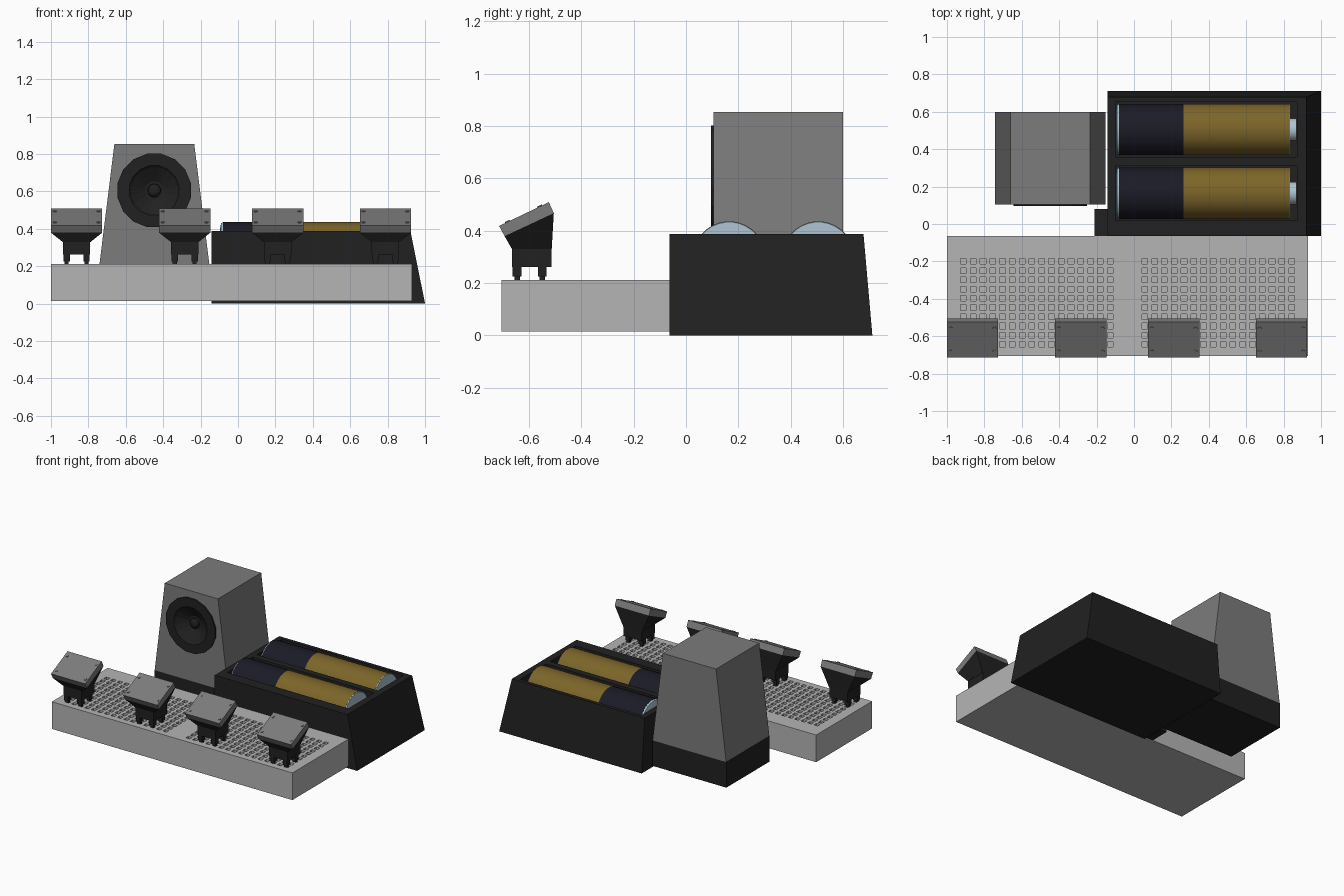
import bpy, bmesh, math
from mathutils import Vector

if "Cube" in bpy.data.objects:
    bpy.data.objects.remove(bpy.data.objects["Cube"])


def mat(name, r, g, b):
    m = bpy.data.materials.new(name)
    m.diffuse_color = (r, g, b, 1)
    m.use_nodes = True
    m.node_tree.nodes["Principled BSDF"].inputs["Base Color"].default_value = m.diffuse_color
    return m


LIGHT = mat("light_grey", .46, .46, .46)
GREY = mat("mid_grey", .2, .2, .2)
BLACK = mat("black", .015, .015, .015)
NAVY = mat("navy", .011, .011, .02)
GOLD = mat("gold", .2, .13, .022)
SILVER = mat("silver", .42, .56, .65)


def make(name, bm, material=None):
    bmesh.ops.recalc_face_normals(bm, faces=bm.faces)
    me = bpy.data.meshes.new(name)
    bm.to_mesh(me)
    bm.free()
    ob = bpy.data.objects.new(name, me)
    bpy.context.collection.objects.link(ob)
    if material:
        me.materials.append(material)
    return ob


def add_loft(bm, a, b):
    """Solid between two matching quads."""
    va, vb = [bm.verts.new(p) for p in a], [bm.verts.new(p) for p in b]
    bm.faces.new(va)
    bm.faces.new(vb)
    for i in range(4):
        j = (i + 1) % 4
        bm.faces.new((va[i], va[j], vb[j], vb[i]))


def rect(x0, x1, y0, y1, z):
    return [(x0, y0, z), (x1, y0, z), (x1, y1, z), (x0, y1, z)]


def add_box(bm, x0, x1, y0, y1, z0, z1):
    add_loft(bm, rect(x0, x1, y0, y1, z0), rect(x0, x1, y0, y1, z1))


def lathe(name, profile, axis, center, sides, material, smooth=True):
    """Spin (radius, position) pairs about the x or y axis."""
    bm = bmesh.new()
    rings = []
    for r, t in profile:
        ring = []
        for k in range(sides if r > 0 else 1):
            a = 2 * math.pi * (k + .5) / sides
            u, w = r * math.cos(a), r * math.sin(a)
            p = (t, u, w) if axis == 'x' else (u, t, w)
            ring.append(bm.verts.new(Vector(p) + Vector(center)))
        rings.append(ring)
    for p, q in zip(rings, rings[1:]):
        for k in range(sides):
            j = (k + 1) % sides
            f = [p[k % len(p)], p[j % len(p)], q[j % len(q)], q[k % len(q)]]
            bm.faces.new(list(dict.fromkeys(f)))
    ob = make(name, bm, material)
    if smooth:
        bpy.context.view_layer.objects.active = ob
        ob.select_set(True)
        bpy.ops.object.shade_smooth_by_angle(angle=math.radians(35))
        ob.select_set(False)
    return ob


def cut(ob, cutter):
    m = ob.modifiers.new("cut", 'BOOLEAN')
    m.operation, m.object, m.solver = 'DIFFERENCE', cutter, 'EXACT'
    bpy.context.view_layer.objects.active = ob
    bpy.ops.object.modifier_apply(modifier=m.name)
    bpy.data.objects.remove(cutter)


# Perforated board with two fields of square holes
bm = bmesh.new()
add_box(bm, -1, .93, -.705, -.063, .015, .212)
board = make("hole_board", bm, LIGHT)
bm = bmesh.new()
for x_start in (-.912, .058):
    for i in range(16):
        for j in range(10):
            x, y = x_start + i * .0523, -.2 - j * .0493
            add_box(bm, x - .015, x + .015, y - .015, y + .015, .17, .25)
cut(board, make("hole_cutter", bm))

# Battery tray: right and back walls slope, two pockets
bm = bmesh.new()
add_loft(bm, rect(-.143, 1, -.063, .712, 0), rect(-.143, .922, -.063, .678, .388))
tray = make("battery_tray", bm, BLACK)
bm = bmesh.new()
for y in (.165, .505):
    add_box(bm, -.1, .872, y - .147, y + .147, .15, .5)
cut(tray, make("pocket_cutter", bm))

# Connector block beside the tray
bm = bmesh.new()
add_box(bm, -.212, -.143, -.063, .08, .015, .205)
make("connector_block", bm, BLACK)

# Batteries
for n, y in enumerate((.165, .505), 1):
    c, r = (0, y, .298), .138
    lathe(f"battery_{n}_dark_sleeve", [(0, -.08), (r, -.08), (r, .265), (0, .265)], 'x', c, 32, NAVY)
    lathe(f"battery_{n}_gold_sleeve", [(0, .265), (r, .265), (r, .83), (0, .83)], 'x', c, 32, GOLD)
    lathe(f"battery_{n}_base", [(0, -.095), (.11, -.095), (.132, -.09), (.137, -.08), (0, -.08)],
          'x', c, 32, SILVER)
    lathe(f"battery_{n}_terminal", [(0, .83), (.137, .83), (.135, .835), (.06, .835), (.06, .87), (0, .87)],
          'x', c, 32, SILVER)

# Speaker: black base, tapered cabinet, recessed cone
bm = bmesh.new()
add_box(bm, -.744, -.152, .105, .6, .015, .2)
make("speaker_base", bm, BLACK)
bm = bmesh.new()
add_loft(bm, rect(-.742, -.152, .105, .6, .2), rect(-.661, -.234, .105, .6, .853))
cabinet = make("speaker_cabinet", bm, GREY)
center = (-.448, 0, .605)
cut(cabinet, lathe("cone_cutter", [(0, .05), (.185, .05), (.185, .19), (0, .19)], 'y', center, 16, None, False))
lathe("speaker_cone", [(.2, .106), (.2, .095), (.135, .095), (.125, .105), (.05, .15), (.036, .15),
                       (.034, .135), (.02, .125), (0, .122)], 'y', center, 16, BLACK, False)

# Four angled push buttons standing on the board
HEAD = [(-.714, .418), (-.524, .509), (-.505, .467), (-.693, .379)]
front, back = Vector((0, *HEAD[0])), Vector((0, *HEAD[1]))
normal = Vector((1, 0, 0)).cross(back - front).normalized()
W = .137
for n, x in enumerate((-.863, -.285, .212, .788), 1):
    bm = bmesh.new()
    add_loft(bm, [(x - W, *p) for p in HEAD], [(x + W, *p) for p in HEAD])
    make(f"button_{n}_plate", bm, GREY)

    # Corner screws, standing slightly proud of the plate
    bm = bmesh.new()
    rot = Vector((0, 0, 1)).rotation_difference(normal).to_matrix().to_4x4()
    for sx in (-.117, .117):
        for t in (.17, .82):
            p = front.lerp(back, t) + Vector((x + sx, 0, 0))
            rot.translation = p
            bmesh.ops.create_cone(bm, cap_ends=True, segments=8, radius1=.01, radius2=.01,
                                  depth=.008, matrix=rot)
    make(f"button_{n}_screws", bm, GREY)

    # Flared neck, block, legs and pins
    bm = bmesh.new()
    top = [(x - W, *HEAD[3]), (x + W, *HEAD[3]), (x + W, *HEAD[2]), (x - W, *HEAD[2])]
    add_loft(bm, rect(x - .075, x + .075, -.665, -.513, .33), top)
    add_box(bm, x - .073, x + .073, -.665, -.513, .262, .33)
    for sx in (-.053, .053):
        for y in (-.645, -.549):
            add_box(bm, x + sx - .017, x + sx + .017, y - .017, y + .017, .225, .262)
            add_box(bm, x + sx - .011, x + sx + .011, y - .011, y + .011, .19, .225)
    make(f"button_{n}_body", bm, BLACK)
